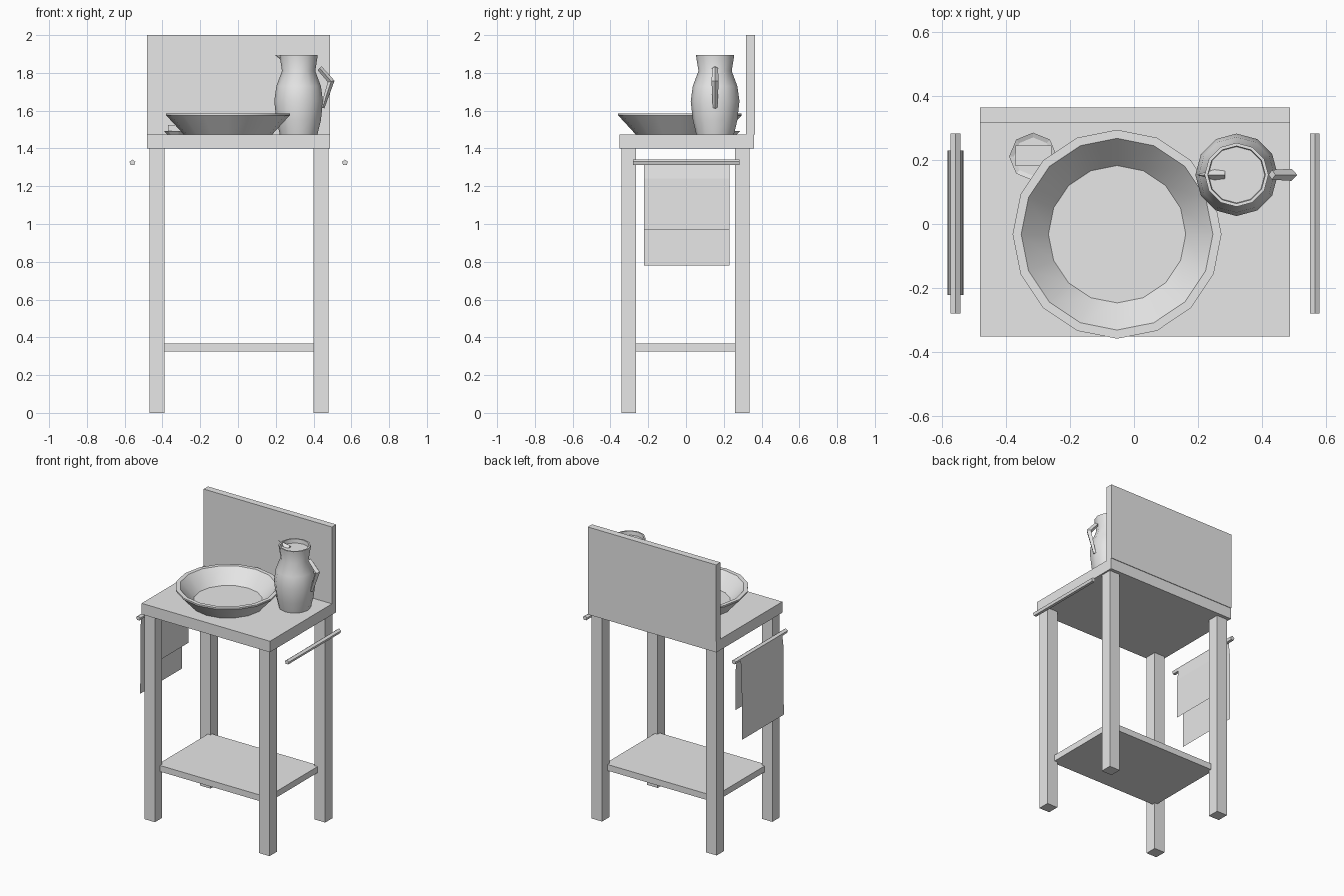
import bpy, bmesh, math
from mathutils import Vector

if "Cube" in bpy.data.objects:
    bpy.data.objects.remove(bpy.data.objects["Cube"])

grey = bpy.data.materials.new("plain grey")
grey.diffuse_color = (0.8, 0.8, 0.8, 1)
grey.use_nodes = True
grey.node_tree.nodes["Principled BSDF"].inputs["Base Color"].default_value = grey.diffuse_color


def finish(name, bm, smooth=None, recalc=True):
    if recalc:
        bmesh.ops.recalc_face_normals(bm, faces=bm.faces)
    mesh = bpy.data.meshes.new(name)
    bm.to_mesh(mesh)
    bm.free()
    mesh.materials.append(grey)
    ob = bpy.data.objects.new(name, mesh)
    bpy.context.collection.objects.link(ob)
    if smooth:
        bpy.ops.object.select_all(action='DESELECT')
        bpy.context.view_layer.objects.active = ob
        ob.select_set(True)
        bpy.ops.object.shade_smooth_by_angle(angle=math.radians(smooth))
    return ob


def box(name, x0, x1, y0, y1, z0, z1):
    bm = bmesh.new()
    bmesh.ops.create_cube(bm, size=1)
    for v in bm.verts:
        v.co = ((x0 + x1) / 2 + v.co.x * (x1 - x0),
                (y0 + y1) / 2 + v.co.y * (y1 - y0),
                (z0 + z1) / 2 + v.co.z * (z1 - z0))
    return finish(name, bm)


def skin(name, rings, smooth=None):
    """Bridge a list of point rings and cap both ends."""
    bm = bmesh.new()
    loops = [[bm.verts.new(p) for p in r] for r in rings]
    n = len(loops[0])
    for a, b in zip(loops, loops[1:]):
        for i in range(n):
            j = (i + 1) % n
            bm.faces.new((a[i], a[j], b[j], b[i]))
    bm.faces.new(loops[0][::-1])
    bm.faces.new(loops[-1])
    return finish(name, bm, smooth)


def lathe(name, cx, cy, profile, sides, smooth=None):
    rings = [[(cx + r * math.cos(math.tau * i / sides),
               cy + r * math.sin(math.tau * i / sides), z)
              for i in range(sides)] for r, z in profile]
    return skin(name, rings, smooth)


# Stand: top, backboard, shelf and legs
box("table_top", -0.482, 0.488, -0.352, 0.36, 1.40, 1.475)
box("backboard", -0.482, 0.488, 0.318, 0.364, 1.475, 2.0)
box("lower_shelf", -0.41, 0.42, -0.287, 0.277, 0.325, 0.367)
for xn, x in (("left", -0.468), ("right", 0.399)):
    for yn, y in (("front", -0.342), ("back", 0.259)):
        box(f"{yn}_{xn}_leg", x, x + 0.079, y, y + 0.078, 0, 1.40)

# Five-sided towel rails
for name, x in (("left_rail", -0.559), ("right_rail", 0.566)):
    skin(name, [[(x + 0.016 * math.sin(math.tau * i / 5), y,
                  1.325 + 0.016 * math.cos(math.tau * i / 5)) for i in range(5)]
                for y in (-0.28, 0.283)])

# Thin towel folded over the left rail
bm = bmesh.new()
fold = [(-0.534, 0.97), (-0.536, 1.24), (-0.546, 1.325),
        (-0.559, 1.339), (-0.572, 1.325), (-0.582, 1.24), (-0.584, 0.78)]
rows = [[bm.verts.new((x, y, z)) for y in (-0.222, 0.23)] for x, z in fold]
for a, b in zip(rows, rows[1:]):
    bm.faces.new((a[0], a[1], b[1], b[0]))
finish("towel", bm)

# Wash basin with flat rim
lathe("basin", -0.053, -0.032,
      [(0.235, 1.475), (0.327, 1.575), (0.327, 1.585), (0.30, 1.585), (0.215, 1.49)],
      16, 30)

# Soap on its dish
lathe("soap_dish", -0.316, 0.211, [(0.06, 1.475), (0.075, 1.492), (0.06, 1.486)], 8)
box("soap", -0.371, -0.259, 0.182, 0.246, 1.482, 1.525)

# Water jug with recessed mouth
lathe("jug", 0.321, 0.154,
      [(0.10, 1.475), (0.118, 1.55), (0.129, 1.65), (0.118, 1.73), (0.088, 1.81),
       (0.10, 1.885), (0.10, 1.895), (0.09, 1.895), (0.088, 1.868)], 12, 40)

# Spout
bm = bmesh.new()
tip = bm.verts.new((0.195, 0.154, 1.895))
base = [bm.verts.new((0.285, 0.154 + 0.026 * dy, 1.852 + 0.03 * dz))
        for dy, dz in ((1, 0), (0, 1), (-1, 0), (0, -1))]
bm.faces.new(base)
for i in range(4):
    bm.faces.new((tip, base[i], base[(i + 1) % 4]))
finish("jug_spout", bm)

# Bent handle with diamond section
path = [(0.432, 1.825, 0.8), (0.493, 1.755, 1.0), (0.447, 1.615, 0.6)]
normals = [Vector((0.75, 0, 0.66)), Vector((1, 0, 0.2)), Vector((0.95, 0, -0.3))]
skin("jug_handle", [[Vector((x, 0.154, z)) + s * (n * a + Vector((0, b, 0)))
                     for a, b in ((0.018, 0), (0, 0.019), (-0.018, 0), (0, -0.019))]
                    for (x, z, s), n in zip(path, normals)])
